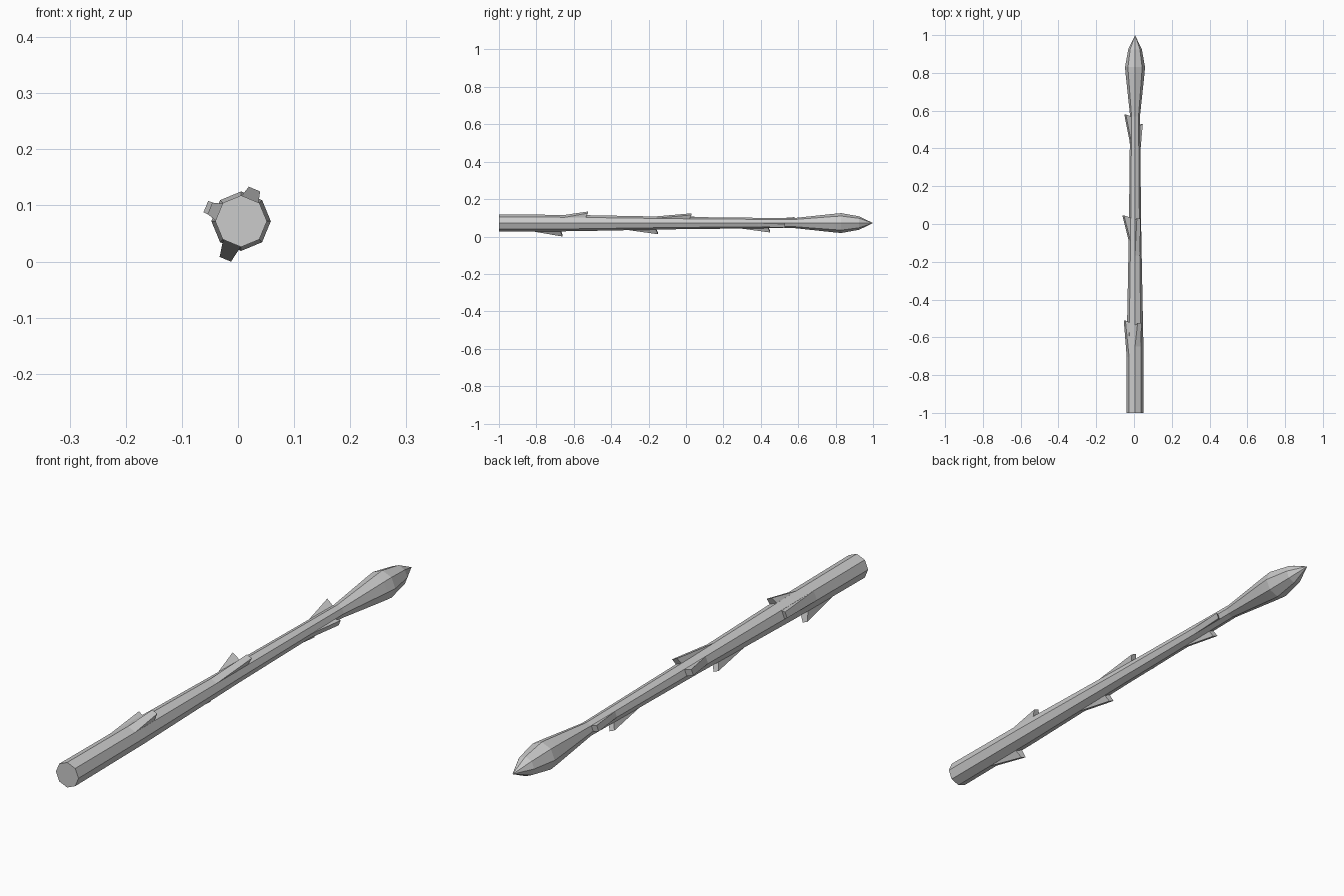
import bpy, bmesh, math

if "Cube" in bpy.data.objects:
    bpy.data.objects.remove(bpy.data.objects["Cube"])

CX, CZ = 0.0055, 0.072
SIDES = 8
# (y, radius) along the stalk, blunt cut end to pointed bud
PROFILE = [(-1, 0.046), (-0.6, 0.0435), (-0.05, 0.033), (0.04, 0.032), (0.57, 0.026),
           (0.79, 0.0495), (0.83, 0.053), (0.925, 0.036), (1.0, 0)]


def radius_at(y):
    for (y0, r0), (y1, r1) in zip(PROFILE, PROFILE[1:]):
        if y0 <= y <= y1:
            return r0 + (r1 - r0) * (y - y0) / (y1 - y0)


def finish(bm, name):
    bmesh.ops.recalc_face_normals(bm, faces=bm.faces)
    me = bpy.data.meshes.new(name)
    bm.to_mesh(me)
    bm.free()
    ob = bpy.data.objects.new(name, me)
    bpy.context.collection.objects.link(ob)


# Octagonal stalk with bud tip
bm = bmesh.new()
rings = []
for y, r in PROFILE[:-1]:
    rings.append([bm.verts.new((CX + r * math.cos(i * math.tau / SIDES), y,
                                CZ + r * math.sin(i * math.tau / SIDES))) for i in range(SIDES)])
tip = bm.verts.new((CX, 1.0, CZ))
bm.faces.new(rings[0])
for i in range(SIDES):
    j = (i + 1) % SIDES
    for a, b in zip(rings, rings[1:]):
        bm.faces.new((a[i], a[j], b[j], b[i]))
    bm.faces.new((rings[-1][i], rings[-1][j], tip))
finish(bm, "stalk")


# Wedge-shaped scale leaf rising from one flat side of the stalk
def scale_leaf(name, angle, y0, y1, tip_r, half_tip=0.011):
    a = math.radians(angle)
    c22, s22 = math.cos(math.pi / 8), math.sin(math.pi / 8)
    yb = y1 - 0.012
    bm = bmesh.new()

    def pair(y, r, w):
        return [bm.verts.new((CX + r * math.cos(a) - s * w * math.sin(a), y,
                              CZ + r * math.sin(a) + s * w * math.cos(a))) for s in (-1, 1)]
    ra, rb = radius_at(y0), radius_at(yb)
    p = pair(y0, ra * c22 - 0.0005, ra * s22)
    q = pair(y1, tip_r, half_tip)
    b = pair(yb, rb * c22 - 0.002, rb * s22)
    for m, n in ((p, q), (q, b), (b, p)):
        bm.faces.new((m[0], m[1], n[1], n[0]))
    bm.faces.new((p[0], q[0], b[0]))
    bm.faces.new((p[1], b[1], q[1]))
    finish(bm, name)


LEAVES = [
    (67.5, -0.65, -0.525, 0.062), (157.5, -0.71, -0.51, 0.060), (247.5, -0.82, -0.66, 0.0735),
    (67.5, -0.17, 0.03, 0.052), (157.5, -0.09, 0.045, 0.068), (247.5, -0.31, -0.15, 0.060),
    (337.5, 0.38, 0.53, 0.040), (157.5, 0.43, 0.58, 0.057), (247.5, 0.29, 0.45, 0.050),
]
for n, leaf in enumerate(LEAVES):
    scale_leaf(f"scale_leaf_{n + 1}", *leaf)
